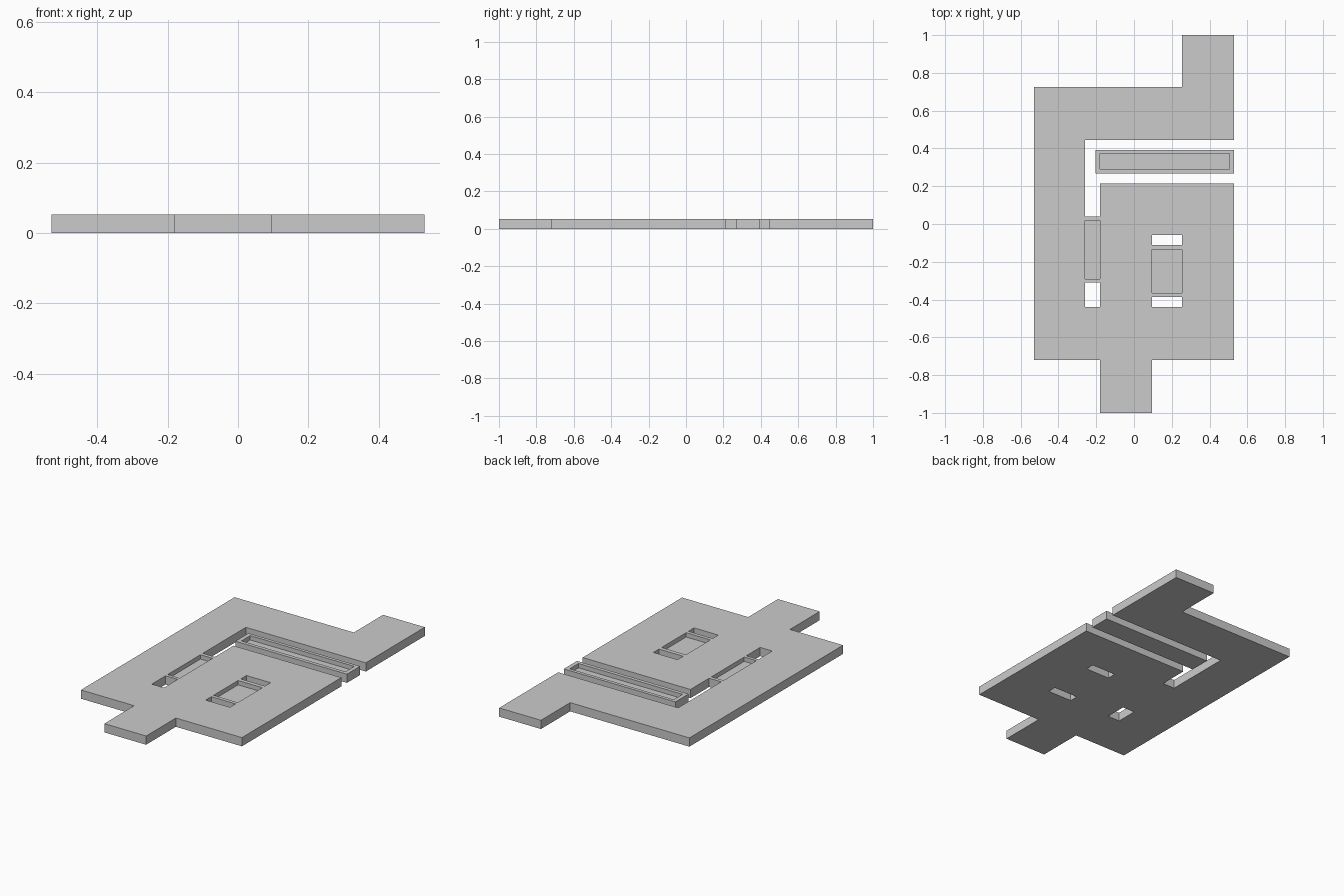
import bpy, bmesh

if "Cube" in bpy.data.objects:
    bpy.data.objects.remove(bpy.data.objects["Cube"])

T = 0.052       # plate thickness
FLOOR = 0.026   # recess floor height


def rect(x0, x1, y0, y1):
    return [(x0, y0), (x1, y0), (x1, y1), (x0, y1)]


def prisms(name, pieces):
    """Object made of flat outlines extruded from z0 to z1."""
    bm = bmesh.new()
    for outline, z0, z1 in pieces:
        face = bm.faces.new([bm.verts.new((x, y, z0)) for x, y in outline])
        ext = bmesh.ops.extrude_face_region(bm, geom=[face])
        verts = [g for g in ext["geom"] if isinstance(g, bmesh.types.BMVert)]
        bmesh.ops.translate(bm, verts=verts, vec=(0, 0, z1 - z0))
    bmesh.ops.recalc_face_normals(bm, faces=bm.faces)
    mesh = bpy.data.meshes.new(name)
    bm.to_mesh(mesh)
    bm.free()
    obj = bpy.data.objects.new(name, mesh)
    bpy.context.collection.objects.link(obj)
    return obj


def cut(obj, holes=(), recesses=()):
    """Cut through-holes and half-depth pockets, then remove the cutter."""
    pieces = [(rect(*h), -0.1, 0.2) for h in holes]
    pieces += [(rect(*r), FLOOR, 0.2) for r in recesses]
    cutter = prisms("cutter", pieces)
    cutter.hide_render = True
    mod = obj.modifiers.new("cut", "BOOLEAN")
    mod.operation = "DIFFERENCE"
    mod.solver = "EXACT"
    mod.object = cutter
    bpy.context.view_layer.objects.active = obj
    bpy.ops.object.modifier_apply(modifier=mod.name)
    bpy.data.objects.remove(cutter)


# Main plate with two tabs and the open L-shaped gap
plate = prisms("main_plate", [([
    (-0.53, -0.72), (-0.18, -0.72), (-0.18, -1.0), (0.095, -1.0),
    (0.095, -0.72), (0.53, -0.72), (0.53, 0.215), (-0.18, 0.215),
    (-0.18, 0.04), (-0.26, 0.04), (-0.26, 0.445), (0.53, 0.445),
    (0.53, 1.0), (0.255, 1.0), (0.255, 0.725), (-0.53, 0.725)], 0, T)])
cut(plate,
    holes=[(-0.26, -0.18, -0.44, -0.31),
           (0.095, 0.255, -0.11, -0.057),
           (0.095, 0.255, -0.44, -0.387)],
    recesses=[(-0.26, -0.18, -0.29, 0.018),
              (0.095, 0.255, -0.365, -0.135)])

# Loose bar lying in the gap, with a long shallow recess
bar = prisms("recessed_bar", [(rect(-0.205, 0.53, 0.268, 0.392), 0, T)])
cut(bar, recesses=[(-0.18, 0.505, 0.29, 0.372)])
